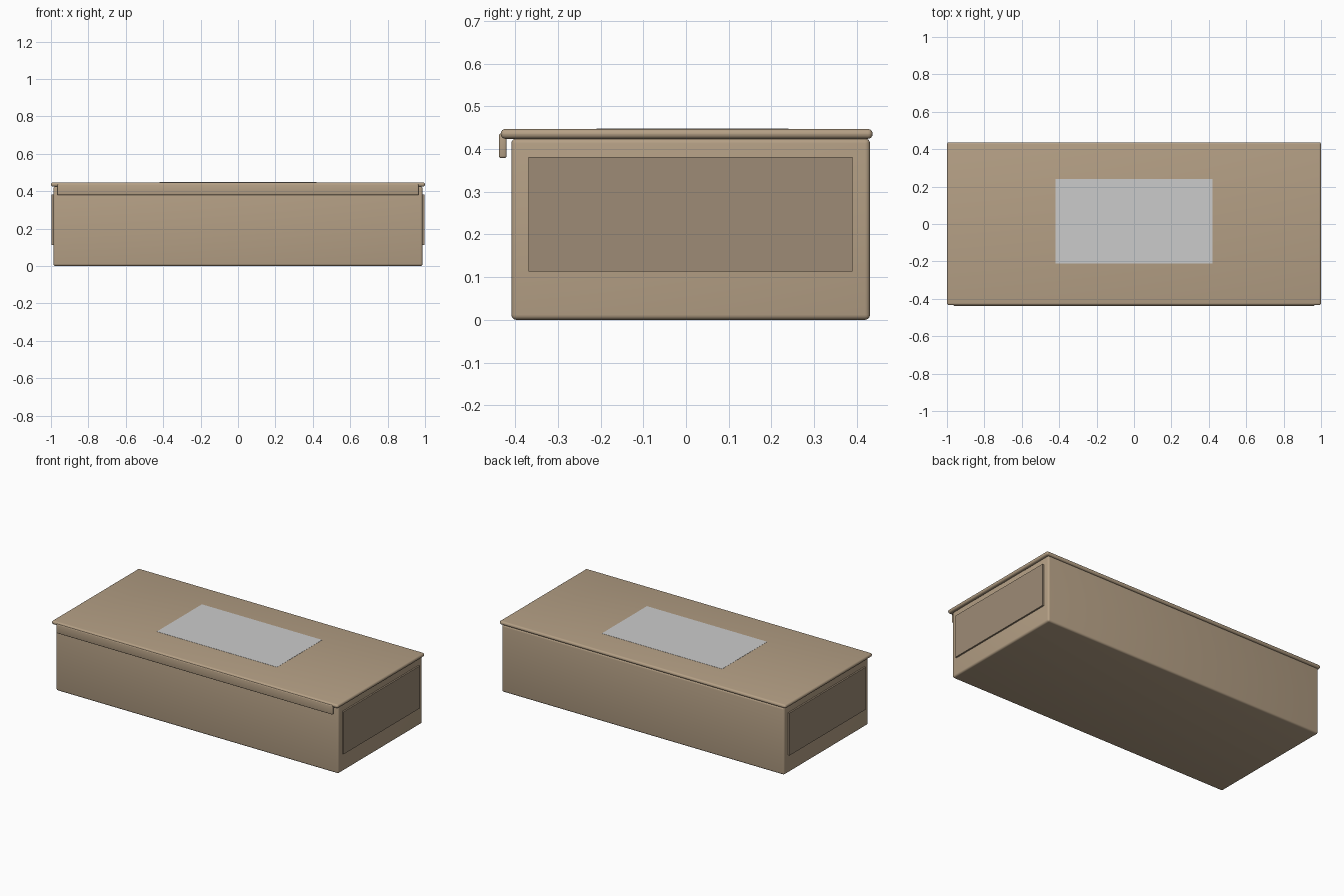
import bpy

if "Cube" in bpy.data.objects:
    bpy.data.objects.remove(bpy.data.objects["Cube"])


def material(name, rgb):
    m = bpy.data.materials.new(name)
    m.diffuse_color = (*rgb, 1)
    m.use_nodes = True
    m.node_tree.nodes["Principled BSDF"].inputs["Base Color"].default_value = m.diffuse_color
    return m


def box(name, lo, hi, mat=None, bevel=0, segments=4):
    """Box between two corners, with optional rounded edges."""
    bpy.ops.mesh.primitive_cube_add(size=1, location=[(a + b) / 2 for a, b in zip(lo, hi)])
    ob = bpy.context.object
    ob.name = name
    ob.scale = [b - a for a, b in zip(lo, hi)]
    bpy.ops.object.transform_apply(location=False, rotation=False, scale=True)
    if mat:
        ob.data.materials.append(mat)
    if bevel:
        mod = ob.modifiers.new("rounded_edges", 'BEVEL')
        mod.width = bevel
        mod.segments = segments
        bpy.ops.object.modifier_apply(modifier=mod.name)
        bpy.ops.object.shade_smooth_by_angle()
    return ob


card = material("cardboard", (0.46, 0.35, 0.235))
dark_card = material("dark_cardboard", (0.34, 0.26, 0.18))

# Box body
box("box_body", (-0.987, -0.409, 0), (0.987, 0.431, 0.425), card, 0.012)

# Overhanging lid and its front lip
box("lid", (-1, -0.434, 0.424), (1, 0.437, 0.447), card, 0.011)
box("lid_front_lip", (-0.965, -0.438, 0.379), (0.965, -0.420, 0.437), card, 0.005, 3)

# Darker panels on both ends
for side, name in ((-1, "left_end_panel"), (1, "right_end_panel")):
    xs = sorted((side * 0.98, side * 0.997))
    box(name, (xs[0], -0.369, 0.113), (xs[1], 0.390, 0.381), dark_card)

# Grey label on the lid
box("top_label", (-0.42, -0.21, 0.445), (0.42, 0.24, 0.448))
